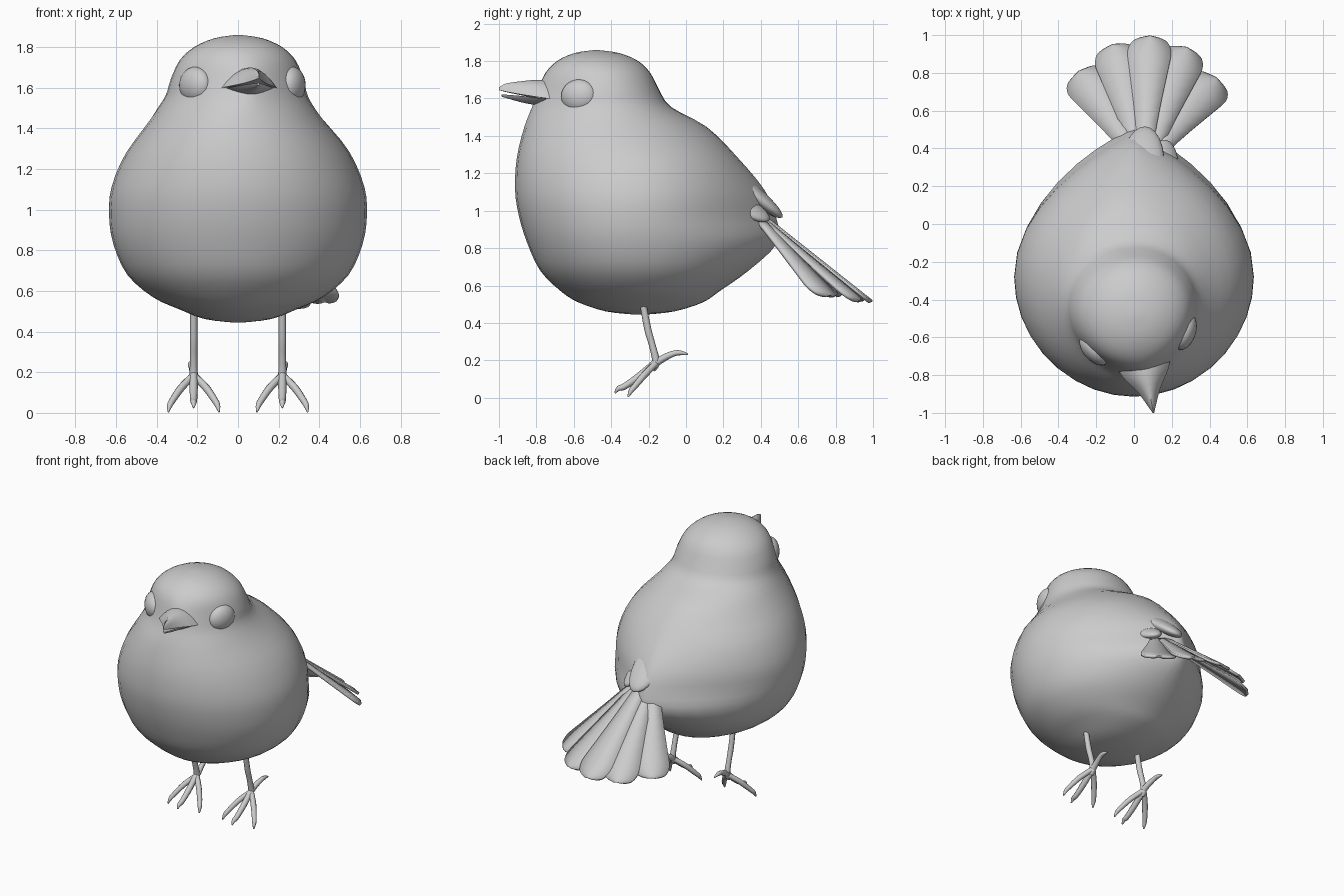
import bpy
from math import sin, cos, pi, radians
from mathutils import Vector, Matrix

if "Cube" in bpy.data.objects:
    bpy.data.objects.remove(bpy.data.objects["Cube"])

PIVOT = Vector((0, -0.47, 0))
YAW = radians(11)          # the head looks slightly to +x


def turn(p, amount=1.0):
    return Matrix.Rotation(YAW * amount, 3, 'Z') @ (Vector(p) - PIVOT) + PIVOT


def mesh(name, verts, faces):
    me = bpy.data.meshes.new(name)
    me.from_pydata([tuple(v) for v in verts], [], faces)
    me.update()
    me.shade_smooth()
    ob = bpy.data.objects.new(name, me)
    bpy.context.collection.objects.link(ob)
    return ob


def loft(name, rings):
    n = len(rings[0])
    faces = [(i * n + j, i * n + (j + 1) % n, (i + 1) * n + (j + 1) % n, (i + 1) * n + j)
             for i in range(len(rings) - 1) for j in range(n)]
    last = (len(rings) - 1) * n
    faces += [tuple(reversed(range(n))), tuple(range(last, last + n))]
    return mesh(name, [p for r in rings for p in r], faces)


def spline(keys, steps):
    # Catmull-Rom through rows of numbers
    out = []
    for i in range(len(keys) - 1):
        k = [keys[max(0, min(len(keys) - 1, i + d))] for d in (-1, 0, 1, 2)]
        for s in range(steps):
            t = s / steps
            out.append([0.5 * (2 * b + (c - a) * t + (2 * a - 5 * b + 4 * c - d) * t * t
                               + (3 * b - a - 3 * c + d) * t ** 3) for a, b, c, d in zip(*k)])
    return out + [list(keys[-1])]


# Body and head: z, front y, back y, half width, widest y, back and front pointedness
KEYS = [
    (0.445, -0.28, -0.21, 0.03, -0.25, 1.0, 1),
    (0.462, -0.43, -0.06, 0.165, -0.25, 1.0, 1),
    (0.51, -0.575, 0.09, 0.29, -0.25, 1.0, 1),
    (0.57, -0.67, 0.18, 0.42, -0.26, 1.05, 1),
    (0.68, -0.78, 0.335, 0.545, -0.27, 1.2, 1),
    (0.83, -0.85, 0.49, 0.613, -0.28, 1.55, 1),
    (0.97, -0.893, 0.48, 0.634, -0.28, 1.75, 1),
    (1.11, -0.914, 0.42, 0.622, -0.28, 1.55, 1),
    (1.28, -0.905, 0.28, 0.55, -0.30, 1.2, 1),
    (1.45, -0.865, 0.11, 0.42, -0.38, 1.1, 1.05),
    (1.555, -0.828, -0.08, 0.352, -0.43, 1.0, 1.3),
    (1.64, -0.80, -0.14, 0.328, -0.45, 1.0, 1.4),
    (1.735, -0.755, -0.19, 0.285, -0.46, 1.0, 1.15),
    (1.80, -0.69, -0.255, 0.215, -0.475, 1.0, 1),
    (1.842, -0.60, -0.353, 0.12, -0.48, 1.0, 1),
    (1.858, -0.50, -0.46, 0.02, -0.48, 1.0, 1),
]
N = 36
rings = []
for z, yf, yb, w, ym, e, f in spline(KEYS, 3):
    t = max(0, min(1, (z - 1.33) / 0.27))
    ring = []
    for j in range(N):
        s, c = sin(2 * pi * j / N), cos(2 * pi * j / N)
        x = w * (1 if c > 0 else -1) * abs(c) ** (f if s < 0 else e)
        y = ym + s * (ym - yf if s < 0 else yb - ym)
        ring.append(turn((x, y, z), t * t * (3 - 2 * t)))
    rings.append(ring)
loft("body_and_head", rings)


# Beak halves: forward distance, half width, low z, high z
def beak(name, stations, ridge_up):
    rows = []
    for d, w, lo, hi in spline(stations, 3):
        row = []
        for j in range(11):
            a = pi * j / 10
            h = sin(a) ** 2
            z = lo + (hi - lo) * h if ridge_up else hi - (hi - lo) * h
            row.append(turn((w * cos(a) * (1 if ridge_up else -1), PIVOT.y - d, z)))
        rows.append(row)
    ob = loft(name, rows)
    bpy.context.view_layer.objects.active = ob
    ob.select_set(True)
    bpy.ops.object.shade_smooth_by_angle(angle=radians(50))
    ob.select_set(False)


beak("upper_beak", [(0.22, 0.16, 1.59, 1.69), (0.32, 0.125, 1.603, 1.70), (0.42, 0.06, 1.62, 1.692),
                    (0.50, 0.022, 1.635, 1.68), (0.54, 0.004, 1.645, 1.66)], True)
beak("lower_beak", [(0.22, 0.145, 1.55, 1.59), (0.32, 0.11, 1.562, 1.60), (0.42, 0.055, 1.58, 1.613),
                    (0.525, 0.008, 1.61, 1.622)], False)


# Ellipsoid with given axes
def ellipsoid(name, centre, axes):
    bpy.ops.mesh.primitive_uv_sphere_add(segments=24, ring_count=14, radius=1)
    ob = bpy.context.object
    ob.name = name
    m = Matrix([tuple(a) for a in axes]).transposed().to_4x4()
    ob.data.transform(Matrix.Translation(centre) @ m)
    ob.data.shade_smooth()
    ob.select_set(False)
    return ob


# Eyes
for side, name in ((1, "right_eye"), (-1, "left_eye")):
    rot = Matrix.Rotation(YAW, 3, 'Z')
    out = rot @ Vector((side * cos(radians(30)), -sin(radians(30)), 0))
    along = Vector((0, 0, 1)).cross(out) * 0.1
    ellipsoid(name, turn((side * 0.243, -0.62, 1.612)), (out * 0.06, along, Vector((0, 0, 0.09))))


# Tail coverts: flattened tongues over the tail root
def covert(name, a, b, width, thick, normal):
    a, b = Vector(a), Vector(b)
    d = (b - a) / 2
    s = d.cross(Vector(normal)).normalized()
    ellipsoid(name, (a + b) / 2, (d, s * width, s.cross(d).normalized() * thick))


covert("middle_covert", (0.03, 0.09, 1.30), (0.06, 0.515, 0.965), 0.115, 0.05, (0, 0.7, 0.7))
covert("left_covert", (-0.11, 0.14, 1.12), (-0.045, 0.445, 0.95), 0.085, 0.04, (-0.5, 0.6, 0.7))
covert("right_covert", (0.15, 0.14, 1.12), (0.17, 0.445, 0.95), 0.085, 0.04, (0.5, 0.6, 0.7))

# Tail feathers
TIPS = [(-0.285, 0.80, 0.54), (-0.11, 0.94, 0.515), (0.085, 0.985, 0.51),
        (0.275, 0.925, 0.515), (0.43, 0.765, 0.54)]
SHAPE = spline([(0, 0.04), (0.35, 0.068), (0.7, 0.102), (0.86, 0.115), (0.95, 0.095),
                (0.985, 0.062), (1, 0.025)], 3)
for i, tip in enumerate(TIPS):
    k = i - 2
    base = Vector((0.06 + k * 0.045, 0.41, 0.965 - 0.015 * abs(k)))
    d = Vector(tip) - base
    s = d.cross(Vector((k * 0.22, 0.63, 0.77))).normalized()
    n = s.cross(d).normalized()
    verts, faces = [], []
    for t, w in SHAPE:
        for u in (-1, 0, 1):
            verts.append(base + d * t + s * w * u + n * 0.008 * (1 - abs(u)))
    for r in range(len(SHAPE) - 1):
        for c in (0, 1):
            q = r * 3 + c
            faces.append((q, q + 1, q + 4, q + 3))
    ob = mesh("tail_feather_%d" % (i + 1), verts, faces)
    mod = ob.modifiers.new("thickness", 'SOLIDIFY')
    mod.thickness = 0.018
    mod.offset = 0


# Legs and toes: tapered tubes
def tube(name, pts):
    cu = bpy.data.curves.new(name, 'CURVE')
    cu.dimensions = '3D'
    cu.bevel_depth = 1
    cu.bevel_resolution = 2
    cu.use_fill_caps = True
    sp = cu.splines.new('POLY')
    rows = spline(pts, 4)
    sp.points.add(len(rows) - 1)
    for p, (x, y, z, r) in zip(sp.points, rows):
        p.co = (x, y, z, 1)
        p.radius = r
    sp.use_smooth = True
    bpy.context.collection.objects.link(bpy.data.objects.new(name, cu))


for side, nm in ((1, "right"), (-1, "left")):
    x = 0.218 * side
    tube(nm + "_leg", [(x, -0.235, 0.53, 0.017), (x, -0.205, 0.37, 0.019), (x, -0.18, 0.28, 0.018),
                       (x, -0.16, 0.19, 0.02), (x, -0.18, 0.15, 0.016)])
    tube(nm + "_back_toe", [(x, -0.20, 0.15, 0.018), (x, -0.14, 0.20, 0.02), (x + 0.012 * side, -0.07, 0.235, 0.016),
                            (x + 0.015 * side, -0.03, 0.24, 0.013), (x + 0.015 * side, 0.01, 0.232, 0.004)])
    tube(nm + "_middle_toe", [(x, -0.16, 0.19, 0.02), (x, -0.25, 0.115, 0.02), (x, -0.33, 0.06, 0.017),
                              (x, -0.36, 0.05, 0.014), (x, -0.38, 0.025, 0.004)])
    for u, t in ((1, "outer"), (-1, "inner")):
        v = u * side
        tube(nm + "_" + t + "_toe", [(x, -0.16, 0.185, 0.018), (x + 0.06 * v, -0.22, 0.125, 0.019),
                                     (x + 0.105 * v, -0.275, 0.06, 0.016), (x + 0.118 * v, -0.295, 0.035, 0.013),
                                     (x + 0.125 * v, -0.31, 0.004, 0.004)])
